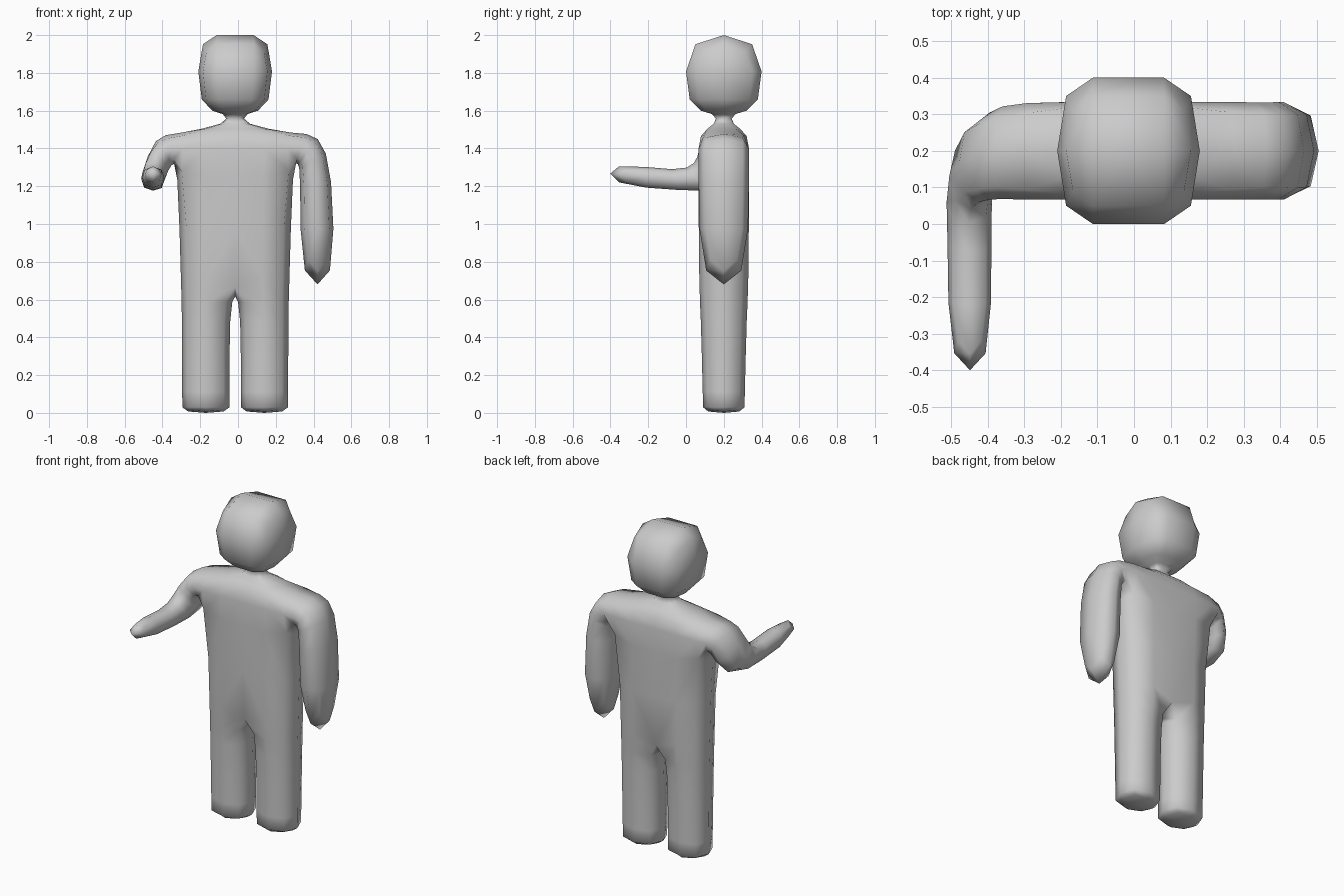
import bpy, bmesh

if "Cube" in bpy.data.objects:
    bpy.data.objects.remove(bpy.data.objects["Cube"])

CX, CY = -0.015, 0.2          # symmetry axis and mid-depth of the body

# half of the flat cage: name -> (distance from axis, height, half depth)
half = {
    "foot_o": (.28, 0, .11), "foot_i": (.03, 0, .11),
    "ankle_o": (.28, .06, .11), "ankle_i": (.03, .06, .11),
    "thigh_o": (.282, .53, .122), "thigh_i": (.03, .53, .122),
    "hip": (.285, .64, .13), "crotch": (0, .645, .13),
    "pit": (.305, 1.32, .135), "chest": (0, 1.32, .135),
    "shoulder": (.31, 1.478, .132), "collar": (0, 1.478, .132),
    "neck1": (.047, 1.53, .042), "neck1_c": (0, 1.53, .042),
    "neck2": (.047, 1.585, .042), "neck2_c": (0, 1.585, .042),
    "jaw": (.195, 1.615, .2), "jaw_c": (0, 1.615, .2),
    "crown": (.195, 2.0, .2), "crown_c": (0, 2.0, .2),
}
strips = [
    ["foot_o foot_i", "ankle_o ankle_i", "thigh_o thigh_i", "hip crotch", "pit chest",
     "shoulder collar", "neck1 neck1_c", "neck2 neck2_c", "jaw jaw_c", "crown crown_c"],
]

points, quads = {}, []        # points: name -> (front position, back position)


def key(name, side):
    return name if half[name][0] == 0 else name + side


def add_strip(rungs):
    for (a, b), (c, d) in zip(rungs, rungs[1:]):
        quads.append((a, b, d, c))


# torso, legs, neck and head, mirrored
for side, s in (("_L", -1), ("_R", 1)):
    for n, (x, z, d) in half.items():
        points[key(n, side)] = ((CX + s * x, CY - d, z), (CX + s * x, CY + d, z))
    for strip in strips:
        add_strip([tuple(key(n, side) for n in r.split()) for r in strip])

# hanging arm: outer x, z / inner x, z / half depth
rungs = [("shoulder_R", "pit_R")]
for i, (xo, zo, xi, zi, d) in enumerate([(.43, 1.475, .318, 1.325, .132),
                                         (.5, 1.27, .33, 1.27, .135),
                                         (.51, .68, .332, .68, .122)]):
    o, n = f"arm_o{i}", f"arm_i{i}"
    points[o] = ((xo, CY - d, zo), (xo, CY + d, zo))
    points[n] = ((xi, CY - d, zi), (xi, CY + d, zi))
    rungs.append((o, n))
add_strip(rungs)

# reaching arm: front side turns to the top, back side to the underside
rungs = [("shoulder_L", "pit_L")]
for i, (o, n) in enumerate([
    (((-.44, .07, 1.465), (-.44, .305, 1.46)), ((-.352, .07, 1.325), (-.352, .315, 1.315))),
    (((-.515, .05, 1.325), (-.515, .25, 1.18)), ((-.39, .05, 1.31), (-.385, .25, 1.175))),
    (((-.51, -.04, 1.28), (-.51, -.02, 1.175)), ((-.39, -.04, 1.28), (-.39, -.02, 1.175))),
    (((-.505, -.4, 1.325), (-.505, -.4, 1.21)), ((-.392, -.4, 1.325), (-.392, -.4, 1.21))),
]):
    points[f"reach_o{i}"], points[f"reach_i{i}"] = o, n
    rungs.append((f"reach_o{i}", f"reach_i{i}"))
add_strip(rungs)

# front and back sheets, then walls along the outline
bm = bmesh.new()
vf = {n: bm.verts.new(p[0]) for n, p in points.items()}
vb = {n: bm.verts.new(p[1]) for n, p in points.items()}
count = {}
for q in quads:
    bm.faces.new([vf[n] for n in q])
    bm.faces.new([vb[n] for n in reversed(q)])
    for a, b in zip(q, q[1:] + q[:1]):
        e = tuple(sorted((a, b)))
        count[e] = count.get(e, 0) + 1
for (a, b), c in count.items():
    if c == 1:
        bm.faces.new((vf[a], vf[b], vb[b], vb[a]))
bmesh.ops.recalc_face_normals(bm, faces=bm.faces)
for f in bm.faces:
    f.smooth = True

mesh = bpy.data.meshes.new("figure_body")
bm.to_mesh(mesh)
bm.free()
body = bpy.data.objects.new("figure_body", mesh)
bpy.context.collection.objects.link(body)

# one rounding step keeps the low-poly outline
sub = body.modifiers.new("rounding", "SUBSURF")
sub.levels = sub.render_levels = 1
sub.use_limit_surface = False
